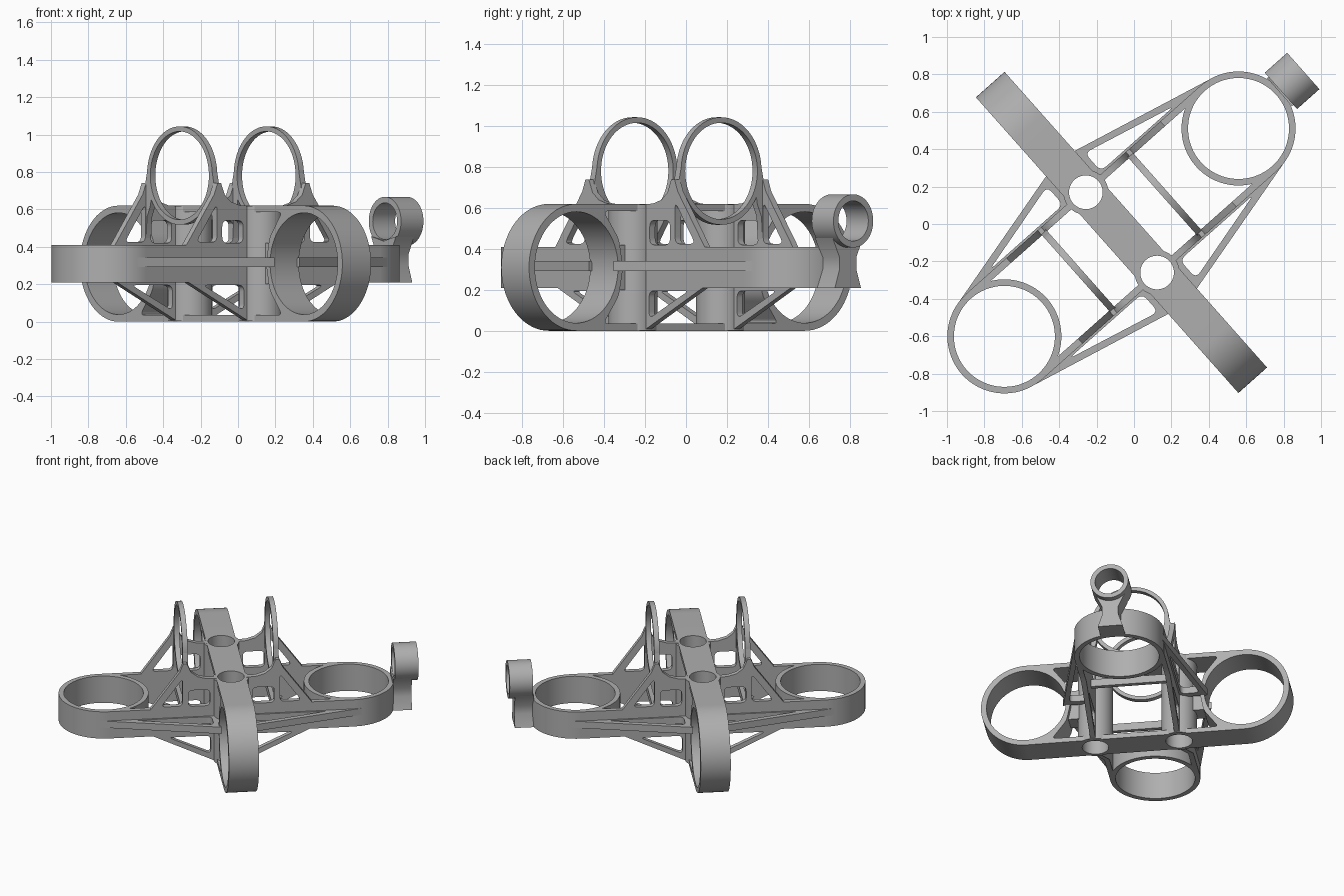
import bpy, bmesh
from math import sin, cos, pi, radians
from mathutils import Matrix, Vector

cube = bpy.data.objects.get("Cube")
if cube:
    bpy.data.objects.remove(cube)

grey = bpy.data.materials.new("plain grey")
grey.use_nodes = True
COLOUR = (0.43, 0.43, 0.43, 1)
grey.diffuse_color = COLOUR
grey.node_tree.nodes["Principled BSDF"].inputs["Base Color"].default_value = COLOUR

# Local frame: u joins the flat rings, v runs along the main bar
FRAME = Matrix.Translation((-0.067, -0.045, 0)) @ Matrix.Rotation(radians(41.6), 4, 'Z')


def axes(x, y, z):
    return Matrix((x, y, z)).transposed().to_4x4()


FLAT = axes((1, 0, 0), (0, 1, 0), (0, 0, 1))      # profile in u, v; depth along z
ACROSS = axes((0, 1, 0), (0, 0, 1), (1, 0, 0))    # profile in v, z; depth along u
ALONG = axes((1, 0, 0), (0, 0, 1), (0, -1, 0))    # profile in u, z; depth along -v


def circle(x, y, r, n=72):
    return [(x + r * cos(2 * pi * i / n), y + r * sin(2 * pi * i / n)) for i in range(n)]


def rounded(points, r, steps=6):
    """Polygon with softened corners."""
    out, n = [], len(points)
    for i in range(n):
        p = Vector(points[i])
        a, b = Vector(points[i - 1]) - p, Vector(points[(i + 1) % n]) - p
        s = p + a.normalized() * min(r, a.length * 0.45)
        e = p + b.normalized() * min(r, b.length * 0.45)
        for k in range(steps + 1):
            t = k / steps
            out.append(tuple(s * (1 - t) ** 2 + p * 2 * t * (1 - t) + e * t * t))
    return out


def flip(points, sx=1, sy=1):
    return [(x * sx, y * sy) for x, y in points]


def plate(name, loops, basis, centre, depth):
    """Extrude an outline with holes, centred on the given depth."""
    curve = bpy.data.curves.new(name, 'CURVE')
    curve.dimensions, curve.fill_mode = '2D', 'BOTH'
    curve.extrude = depth / 2
    for loop in loops:
        spline = curve.splines.new('POLY')
        spline.points.add(len(loop) - 1)
        for point, (x, y) in zip(spline.points, loop):
            point.co = (x, y, 0, 1)
        spline.use_cyclic_u = True
    temp = bpy.data.objects.new(name + " profile", curve)
    bpy.context.collection.objects.link(temp)
    dg = bpy.context.evaluated_depsgraph_get()
    mesh = bpy.data.meshes.new_from_object(temp.evaluated_get(dg))
    bpy.data.objects.remove(temp)
    bm = bmesh.new()
    bm.from_mesh(mesh)
    bmesh.ops.remove_doubles(bm, verts=bm.verts, dist=0.0002)
    bm.transform(FRAME @ basis @ Matrix.Translation((0, 0, centre)))
    bmesh.ops.recalc_face_normals(bm, faces=bm.faces)
    bm.to_mesh(mesh)
    bm.free()
    mesh.materials.clear()
    mesh.materials.append(grey)
    obj = bpy.data.objects.new(name, mesh)
    bpy.context.collection.objects.link(obj)
    return obj


def drill(obj, cutters):
    """Bore the cutters out of a part and bake the result."""
    for cutter in cutters:
        mod = obj.modifiers.new("bore", 'BOOLEAN')
        mod.operation, mod.solver, mod.object = 'DIFFERENCE', 'EXACT', cutter
    dg = bpy.context.evaluated_depsgraph_get()
    baked = bpy.data.meshes.new_from_object(obj.evaluated_get(dg))
    obj.modifiers.clear()
    obj.data = baked


POST, RING, LOOP = 0.287, 0.837, 0.747
MID = 0.31
parts = []
bores = [plate("bore_cutter", [circle(0, s * POST, 0.09)], FLAT, MID, 1) for s in (1, -1)]
for bore in bores:
    bore.hide_render = True

# Main bar: long loop with a round eye at each end
arc = [(LOOP + MID * sin(pi * i / 36), MID - MID * cos(pi * i / 36)) for i in range(37)]
outline = arc + [(-x, z) for x, z in reversed(arc)]
side = [(0.57, 0.035), (0.47, 0.17), (0.442, MID), (0.47, 0.45), (0.57, 0.585)]
window = side + [(-x, z) for x, z in reversed(side)]
bar = plate("main_bar", [outline, rounded(window, 0.03),
                         circle(LOOP, MID, 0.272), circle(-LOOP, MID, 0.272)],
            ACROSS, 0, 0.205)
drill(bar, bores)
parts.append(bar)
for bore in bores:
    bpy.data.objects.remove(bore)

# Profiles of the repeated parts
truss = [(0.84, 0.21), (0.535, 0.21), (0.1, 0), (0.095, 0), (0.095, 0.618), (0.17, 0.622),
         (0.23, 0.64), (0.275, 0.675), (0.303, 0.74), (0.328, 0.74), (0.352, 0.68),
         (0.55, 0.41), (0.84, 0.41)]
truss_holes = [[(0.145, 0.42), (0.295, 0.42), (0.295, 0.54), (0.145, 0.54)],
               [(0.332, 0.425), (0.48, 0.425), (0.332, 0.63)],
               [(0.14, 0.06), (0.14, 0.195), (0.43, 0.195)]]
arm = [(0.9, 0.298), (0.09, 0.495), (0.09, 0.3), (0.15, 0.275), (0.8, 0.275)]
arm_hole = [(0.135, 0.318), (0.135, 0.448), (0.66, 0.318)]
leg = [(0.258, 0.82), (0.302, 0.62), (0.302, 0.42), (0.272, 0.42), (0.262, 0.56),
       (0.235, 0.62), (0.225, 0.68)]

for s in (1, -1):
    # Bored posts and the webs tying them to the bar eyes
    parts.append(plate("post", [circle(0, s * POST, 0.12), circle(0, s * POST, 0.09)],
                       FLAT, MID, 0.615))
    web = [(0.39, 0.2), (0.47, 0.2), (0.45, MID), (0.47, 0.42), (0.39, 0.42)]
    parts.append(plate("post_web", [flip(web, s)], ACROSS, 0, 0.12))

    # Flat rings at the sides
    parts.append(plate("flat_ring", [circle(s * RING, 0, 0.305), circle(s * RING, 0, 0.27)],
                       FLAT, MID, 0.2))

    # Upright thin rings and the low cross tie
    parts.append(plate("upright_ring", [circle(0, 0.781, 0.263), circle(0, 0.781, 0.236)],
                       ACROSS, s * MID, 0.036))
    tie = [(-0.28, 0.29), (0.28, 0.29), (0.28, 0.345), (-0.28, 0.345)]
    parts.append(plate("cross_tie", [tie], ACROSS, s * MID, 0.03))

    for t in (1, -1):
        # Legs, windowed side trusses and slender tangent arms
        parts.append(plate("ring_leg", [flip(leg, t)], ACROSS, s * MID, 0.036))
        holes = [rounded(flip(h, s), 0.035) for h in truss_holes]
        parts.append(plate("side_truss", [flip(truss, s)] + holes, ALONG, -t * 0.288, 0.036))
        parts.append(plate("tangent_arm", [flip(arm, s, t), rounded(flip(arm_hole, s, t), 0.04)],
                           FLAT, 0.317, 0.05))

# Small tube bracket on one flat ring
parts.append(plate("bracket_tube", [circle(0, 0.537, 0.13), circle(0, 0.537, 0.098)],
                   ACROSS, 1.22, 0.16))
neck = [(0.085, 0.21), (0.055, 0.3), (0.055, 0.36), (0.1, 0.455)]
stalk = neck + [(0.06, 0.446), (0, 0.43), (-0.06, 0.446)] + flip(neck[::-1], -1)
parts.append(plate("bracket_stalk", [stalk], ACROSS, 1.195, 0.13))

# Smooth the curves, keep the edges crisp
bpy.ops.object.select_all(action='DESELECT')
for obj in parts:
    obj.select_set(True)
bpy.context.view_layer.objects.active = parts[0]
bpy.ops.object.shade_smooth_by_angle(angle=radians(30))
